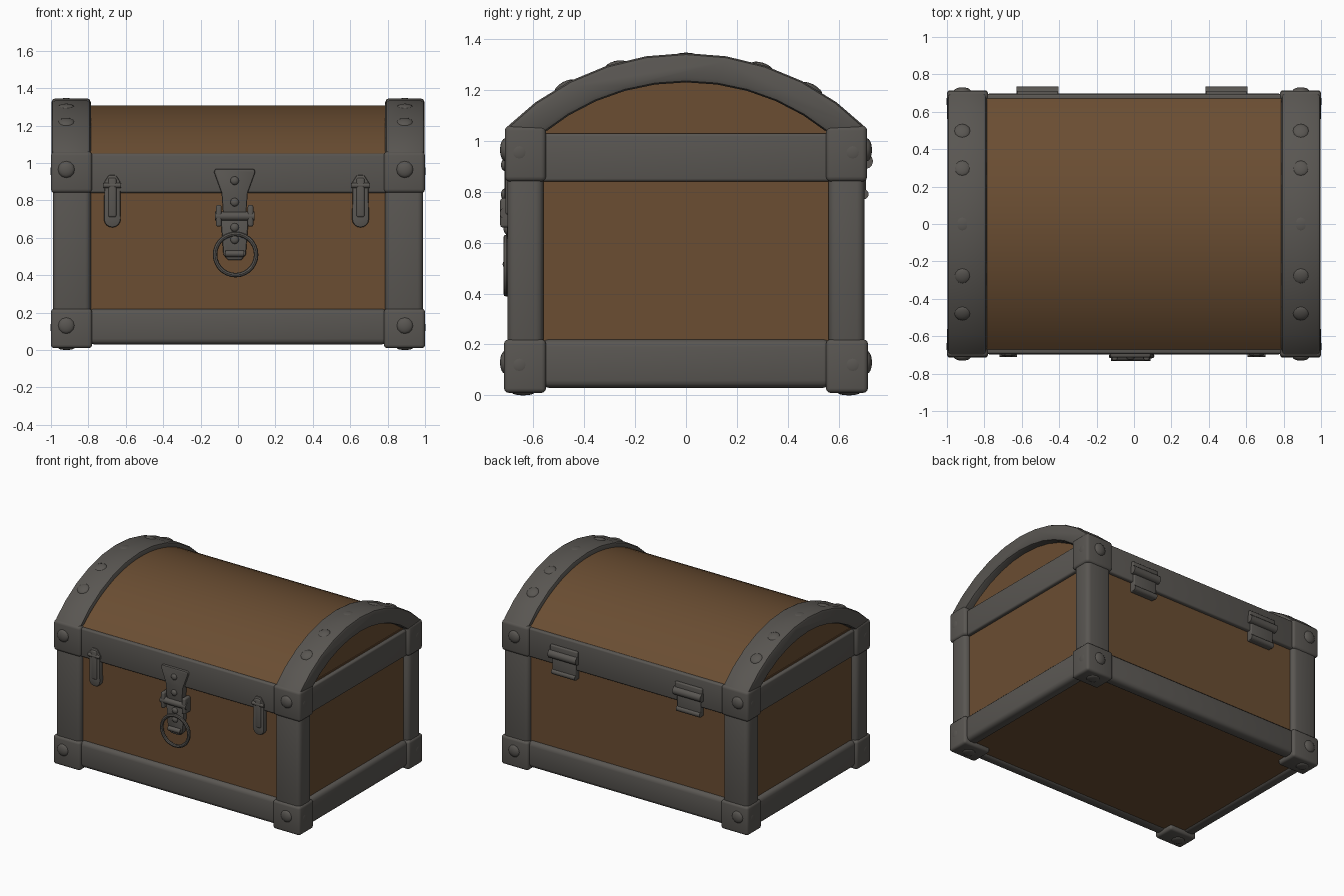
import bpy, bmesh, math
from mathutils import Vector, Matrix

if "Cube" in bpy.data.objects:
    bpy.data.objects.remove(bpy.data.objects["Cube"])


def material(name, rgb):
    m = bpy.data.materials.new(name)
    m.use_nodes = True
    m.diffuse_color = (*rgb, 1)
    bsdf = m.node_tree.nodes["Principled BSDF"]
    bsdf.inputs["Base Color"].default_value = (*rgb, 1)
    bsdf.inputs["Roughness"].default_value = 0.8
    return m


WOOD = material("brown wood", (0.145, 0.075, 0.032))
IRON = material("grey iron", (0.1, 0.093, 0.084))


def finish(bm, name, mat, bevel=0, segments=3):
    bmesh.ops.recalc_face_normals(bm, faces=bm.faces)
    if bevel:
        sharp = [e for e in bm.edges if e.calc_face_angle(0) > math.radians(42)]
        bmesh.ops.bevel(bm, geom=sharp, offset=bevel, segments=segments,
                        profile=0.5, affect='EDGES', clamp_overlap=True)
    mesh = bpy.data.meshes.new(name)
    bm.to_mesh(mesh)
    bm.free()
    mesh.materials.append(mat)
    ob = bpy.data.objects.new(name, mesh)
    bpy.context.collection.objects.link(ob)
    bpy.ops.object.select_all(action='DESELECT')
    ob.select_set(True)
    bpy.context.view_layer.objects.active = ob
    bpy.ops.object.shade_smooth_by_angle(angle=math.radians(40))


def box(name, xs, ys, zs, mat=IRON, bevel=0.02):
    bm = bmesh.new()
    bmesh.ops.create_cube(bm, size=1)
    spans = [sorted(s) for s in (xs, ys, zs)]
    for v in bm.verts:
        v.co = [s[0] if c < 0 else s[1] for c, s in zip(v.co, spans)]
    finish(bm, name, mat, bevel)


def prism(name, pts, axis, a0, a1, mat=IRON, bevel=0.0):
    """Extrude an outline along x (outline in y, z) or along y (outline in x, z)."""
    place = (lambda p, a: (a, *p)) if axis == 'x' else (lambda p, a: (p[0], a, p[1]))
    bm = bmesh.new()
    near, far = ([bm.verts.new(place(p, a)) for p in pts] for a in (a0, a1))
    bm.faces.new(near)
    bm.faces.new(far[::-1])
    for i in range(len(pts)):
        bm.faces.new((near[i - 1], near[i], far[i], far[i - 1]))
    finish(bm, name, mat, bevel, 2)


def arc(half, base, top, n):
    """Points of a circular arch from -half to +half."""
    rise = top - base
    r = (half * half + rise * rise) / (2 * rise)
    a = math.asin(half / r)
    return [(r * math.sin(t), top - r + r * math.cos(t))
            for t in (a * (2 * i / n - 1) for i in range(n + 1))]


def stud(name, pos, normal, radius=0.045, height=0.02):
    bm = bmesh.new()
    bmesh.ops.create_uvsphere(bm, u_segments=12, v_segments=8, radius=1)
    turn = Vector(normal).to_track_quat('Z', 'Y').to_matrix().to_4x4()
    size = Matrix.Diagonal((radius, radius, height, 1))
    bm.transform(Matrix.Translation(pos) @ turn @ size)
    finish(bm, name, IRON)


def rod(name, x, y, z, length, radius):
    bm = bmesh.new()
    bmesh.ops.create_cone(bm, cap_ends=True, segments=12, radius1=radius,
                          radius2=radius, depth=length)
    bm.transform(Matrix.Translation((x, y, z)) @ Matrix.Rotation(math.pi / 2, 4, 'Y'))
    finish(bm, name, IRON)


# Wooden body and barrel lid
box("body", (-0.95, 0.95), (-0.668, 0.668), (0.04, 1.04), WOOD, 0)
prism("barrel_lid", arc(0.688, 1.035, 1.308, 24), 'x', -0.945, 0.945, WOOD)

# Long rails, front and back
for sy, end in ((-1, "front"), (1, "back")):
    box(end + "_bottom_rail", (-0.8, 0.8), (sy * 0.61, sy * 0.698), (0.03, 0.22), IRON, 0.03)
    box(end + "_lid_band", (-0.8, 0.8), (sy * 0.6, sy * 0.695), (0.84, 1.05), IRON, 0.012)

for sx, side in ((-1, "right"), (1, "left")):
    # Short rails on the ends
    box(side + "_bottom_rail", (sx * 0.89, sx * 0.983), (-0.57, 0.57), (0.03, 0.22), IRON, 0.03)
    box(side + "_lid_band", (sx * 0.9, sx * 0.976), (-0.57, 0.57), (0.84, 1.03), IRON, 0.012)
    # Arched rim of the lid
    rim = arc(0.71, 1.05, 1.345, 10) + arc(0.56, 1.03, 1.23, 10)[::-1]
    prism(side + "_lid_rim", rim, 'x', sx * 0.787, sx * 0.997, IRON, 0.02)
    stud_x = sx * 0.905 - 0.013
    for i, y in enumerate((-0.48, -0.28, 0, 0.3, 0.5)):
        r = 1.014
        n = Vector((0, y, math.sqrt(r * r - y * y)))
        p = Vector((stud_x, 0, 1.345 - r)) + n * 0.99
        stud(f"{side}_rim_stud_{i + 1}", p, n, 0.045, 0.012 if y == 0 else 0.018)

    for sy, end in ((-1, "front"), (1, "back")):
        tag = f"{end}_{side}_"
        # Corner post with caps below and above
        box(tag + "post", (sx * 0.787, sx * 0.99), (sy * 0.56, sy * 0.702), (0.15, 0.9), IRON, 0.03)
        box(tag + "foot", (sx * 0.78, sx), (sy * 0.55, sy * 0.715), (0.01, 0.22), IRON, 0.018)
        box(tag + "lid_corner", (sx * 0.78, sx), (sy * 0.55, sy * 0.712), (0.84, 1.06), IRON, 0.02)
        # Domed studs on the caps
        for z, part in ((0.13, "foot"), (0.965, "corner")):
            stud(tag + part + "_stud", (stud_x, sy * 0.711, z), (0, sy, 0))
            stud(tag + part + "_side_stud", (sx * 0.99, sy * 0.655, z - 0.01), (sx, 0, 0), 0.04, 0.013)
        stud(tag + "under_stud", (stud_x, sy * 0.64, 0.012), (0, 0, -1), 0.045, 0.012)

# Central hasp with pin, tongue and pull ring
cx = -0.018
prism("hasp_plate", [(cx - 0.105, 0.968), (cx - 0.11, 0.95), (cx - 0.07, 0.84), (cx - 0.06, 0.7),
                     (cx + 0.06, 0.7), (cx + 0.07, 0.84), (cx + 0.11, 0.95), (cx + 0.105, 0.968)],
      'y', -0.66, -0.713, IRON, 0.008)
prism("hasp_tongue", [(cx - 0.075, 0.71), (cx - 0.06, 0.51), (cx - 0.035, 0.48), (cx + 0.035, 0.48),
                      (cx + 0.06, 0.51), (cx + 0.075, 0.71)], 'y', -0.66, -0.703, IRON, 0.008)
rod("hasp_pin", cx, -0.708, 0.715, 0.21, 0.024)
rod("ring_holder", cx, -0.703, 0.515, 0.1, 0.018)
for s, side in ((-1, "right"), (1, "left")):
    box(side + "_hasp_lug", (cx + s * 0.07, cx + s * 0.1), (-0.66, -0.73), (0.66, 0.775), IRON, 0.01)
for i, z in enumerate((0.905, 0.79, 0.655, 0.59)):
    stud(f"hasp_rivet_{i + 1}", (cx, -0.713 if z > 0.7 else -0.703, z), (0, -1, 0), 0.023, 0.014)

bm = bmesh.new()
bmesh.ops.create_circle(bm, segments=8, radius=0.012,
                        matrix=Matrix.Translation((0.11, 0, 0)) @ Matrix.Rotation(math.pi / 2, 4, 'X'))
bmesh.ops.spin(bm, geom=bm.edges[:], cent=(0, 0, 0), axis=(0, 0, 1),
               angle=math.tau, steps=28, use_merge=True)
bmesh.ops.remove_doubles(bm, verts=bm.verts, dist=0.0005)
bm.transform(Matrix.Translation((cx + 0.005, -0.706, 0.51)) @ Matrix.Rotation(math.pi / 2, 4, 'X'))
finish(bm, "pull_ring", IRON)

# Side latches
for x, side in ((-0.672, "right"), (0.655, "left")):
    curve = [(x + 0.045 * math.cos(t), 0.70 + 0.045 * math.sin(t))
             for t in (math.pi + math.pi * i / 8 for i in range(9))]
    prism(side + "_latch_tongue", curve + [(x + 0.042, 0.9), (x + 0.02, 0.935),
                                           (x - 0.02, 0.935), (x - 0.042, 0.9)],
          'y', -0.65, -0.702, IRON, 0.008)
    box(side + "_latch_strap", (x - 0.022, x + 0.022), (-0.69, -0.71), (0.71, 0.92), IRON, 0.01)
    rod(side + "_latch_pin", x, -0.698, 0.88, 0.095, 0.014)

# Back hinges
for sx, side in ((-1, "right"), (1, "left")):
    x = sx * 0.505 - 0.01
    box(side + "_hinge_upper_leaf", (x - 0.11, x + 0.11), (0.68, 0.712), (0.9, 0.985), IRON, 0.008)
    rod(side + "_hinge_knuckle", x, 0.705, 0.92, 0.225, 0.03)
    box(side + "_hinge_lower_leaf", (x - 0.095, x + 0.095), (0.65, 0.707), (0.77, 0.91), IRON, 0.008)
    rod(side + "_hinge_lower_roll", x, 0.698, 0.79, 0.19, 0.02)
